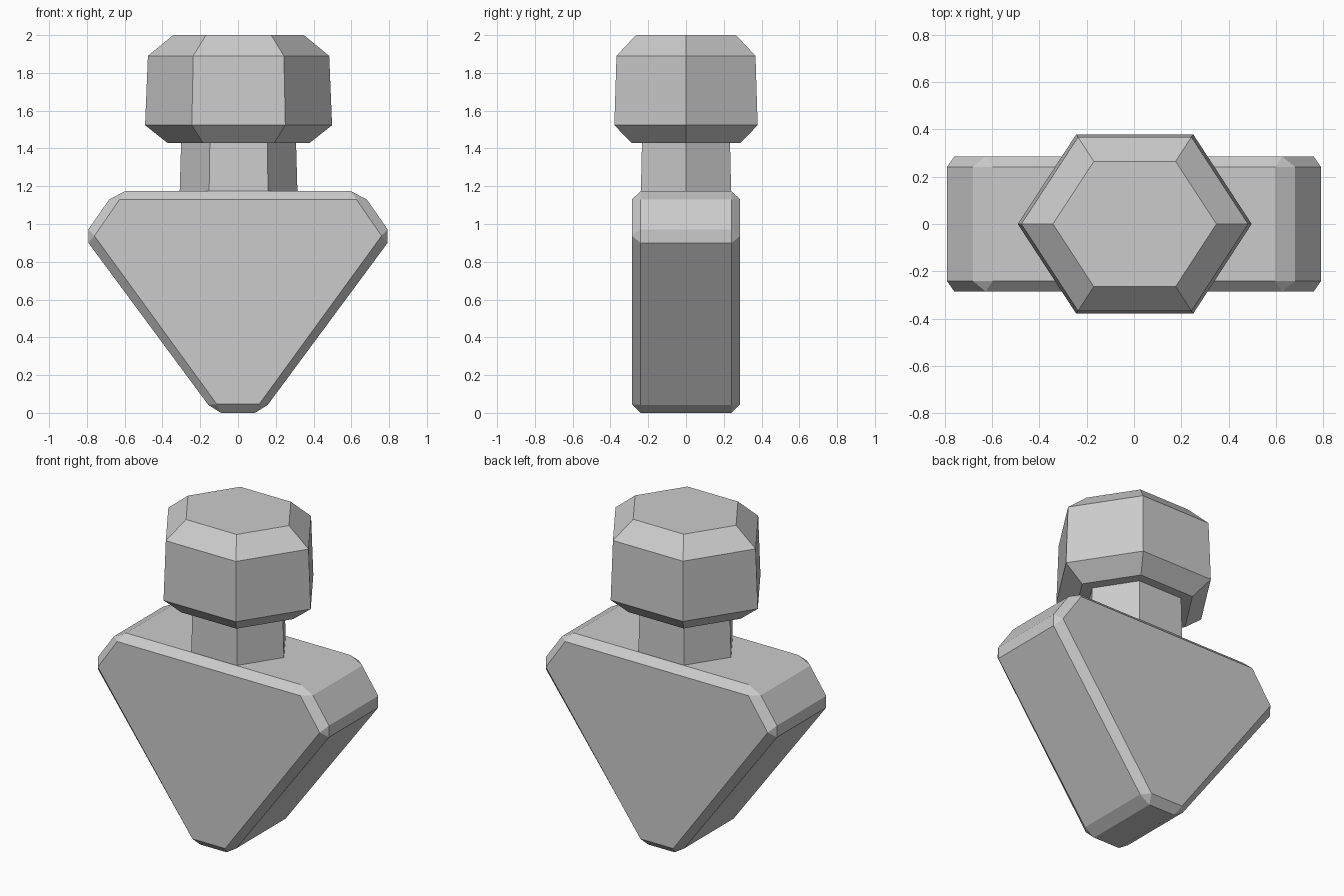
import bpy, bmesh
from math import cos, sin, pi

cube = bpy.data.objects.get("Cube")
if cube:
    bpy.data.objects.remove(cube, do_unlink=True)

grey = bpy.data.materials.new("plain grey")
grey.use_nodes = True
colour = (0.6, 0.6, 0.6, 1)
grey.diffuse_color = colour
grey.node_tree.nodes["Principled BSDF"].inputs["Base Color"].default_value = colour


def finish(name, bm):
    bmesh.ops.recalc_face_normals(bm, faces=bm.faces)
    mesh = bpy.data.meshes.new(name)
    bm.to_mesh(mesh)
    bm.free()
    mesh.materials.append(grey)
    bpy.context.collection.objects.link(bpy.data.objects.new(name, mesh))


def hex_stack(name, rings):
    """Closed six-sided column through (radius, height) rings, narrower in depth."""
    bm = bmesh.new()
    loops = [[bm.verts.new((0.003 + r * cos(i * pi / 3), 0.885 * r * sin(i * pi / 3), z))
              for i in range(6)] for r, z in rings]
    for a, b in zip(loops, loops[1:]):
        for i in range(6):
            j = (i + 1) % 6
            bm.faces.new((a[i], a[j], b[j], b[i]))
    bm.faces.new(loops[0])
    bm.faces.new(loops[-1])
    finish(name, bm)


def mirrored(half):
    return half + [(-x, z) for x, z in reversed(half)]


# Wedge base: chamfered six-cornered slab; every corner has two rim points
rim = mirrored([(0.09, 0), (0.157, 0.042), (0.792, 0.9), (0.792, 0.972),
                (0.682, 1.13), (0.597, 1.174)])
panel = mirrored([(0.112, 0.046), (0.76, 0.937), (0.627, 1.13)])
bm = bmesh.new()
rims = []
for side in (-1, 1):
    outer = [bm.verts.new((x, side * 0.241, z)) for x, z in rim]
    inner = [bm.verts.new((x, side * 0.286, z)) for x, z in panel]
    bm.faces.new(inner)
    for i in range(6):
        j = (i + 1) % 6
        bm.faces.new((outer[2 * i], outer[2 * i + 1], inner[i]))
        bm.faces.new((outer[2 * i + 1], outer[2 * j], inner[j], inner[i]))
    rims.append(outer)
for i in range(12):
    j = (i + 1) % 12
    bm.faces.new((rims[0][i], rims[0][j], rims[1][j], rims[1][i]))
finish("wedge_base", bm)

# Neck and chamfered knob
hex_stack("neck", [(0.312, 1.16), (0.304, 1.44)])
hex_stack("knob", [(0.377, 1.43), (0.495, 1.523), (0.48, 1.89), (0.346, 2.0)])
